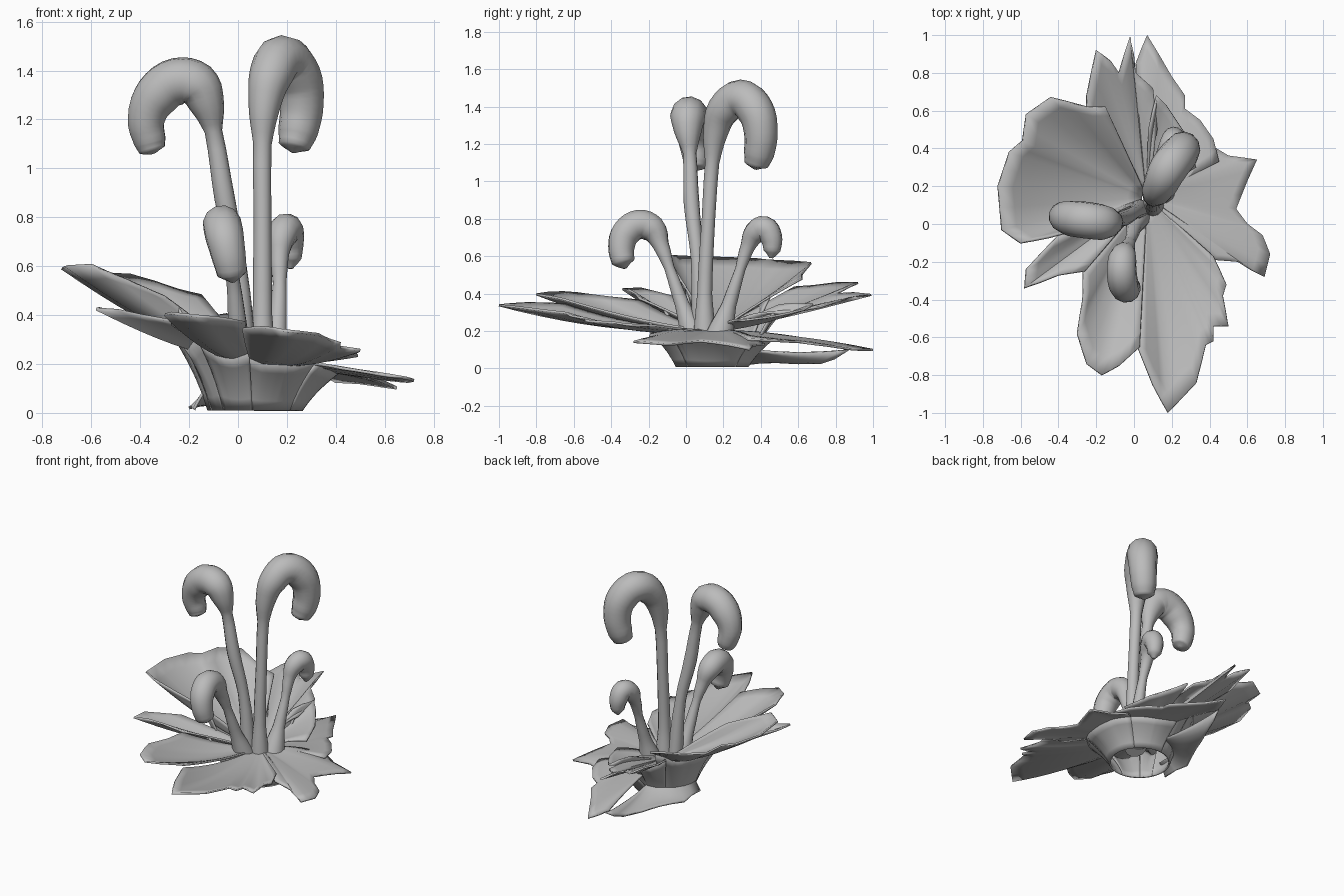
import bpy, bmesh, math
from mathutils import Vector

if "Cube" in bpy.data.objects:
    bpy.data.objects.remove(bpy.data.objects["Cube"], do_unlink=True)

# One matte grey for the whole plant
grey = bpy.data.materials.new("matte_grey")
grey.use_nodes = True
shade = (0.5, 0.5, 0.5, 1)
grey.diffuse_color = shade
grey.node_tree.nodes["Principled BSDF"].inputs["Base Color"].default_value = shade

THROAT = Vector((0.07, 0.14))   # centre of the hollow foot
FOOT_R = 0.19                   # radius of the open ring on the ground
JOIN_R = 0.34                   # where the foot meets the petals
STEPS = 10


def finish(obj, angle):
    bpy.ops.object.select_all(action="DESELECT")
    obj.select_set(True)
    bpy.context.view_layer.objects.active = obj
    bpy.ops.object.shade_smooth_by_angle(angle=math.radians(angle))


def sheet(name, rows):
    """Skin a grid of points into a thin surface."""
    bm = bmesh.new()
    grid = [[bm.verts.new(p) for p in row] for row in rows]
    for a, b in zip(grid, grid[1:]):
        for i in range(len(a) - 1):
            bm.faces.new((a[i], a[i + 1], b[i + 1], b[i]))
    bmesh.ops.recalc_face_normals(bm, faces=bm.faces)
    mesh = bpy.data.meshes.new(name)
    bm.to_mesh(mesh)
    bm.free()
    mesh.materials.append(grey)
    obj = bpy.data.objects.new(name, mesh)
    bpy.context.collection.objects.link(obj)
    solid = obj.modifiers.new("thickness", "SOLIDIFY")
    solid.thickness = 0.012
    solid.offset = 0
    finish(obj, 50)


def bend(a, b, c, t):
    return a * (1 - t) ** 2 + b * 2 * t * (1 - t) + c * t * t


def petal(name, z_start, z_end, mid_z, outline, start=(0.03, 0.2), skirt=True):
    """Ribs run from the throat out to a ragged outline; a skirt drops to the foot."""
    tips = [Vector(p) for p in outline]
    dense = [tips[0]]
    for a, b in zip(tips, tips[1:]):
        dense += [(a + b) / 2, b]
    reach = max((p - THROAT).length for p in tips)
    leaf, under = [], []
    for k, tip in enumerate(dense):
        u = k / (len(dense) - 1)
        out = tip - THROAT
        length = out.length
        aim = out.normalized()
        rim_z = z_start + (z_end - z_start) * u
        tip_z = 0.25 + (rim_z - 0.25) * min(1, length / reach + 0.1)

        def height(t):
            # shallow trough along the middle of each petal
            dip = 0.02 * math.sin(math.pi * u) * math.sin(math.pi * t)
            return bend(start[1], mid_z, tip_z, t) - dip

        row = []
        for i in range(STEPS + 1):
            t = i / STEPS
            p = THROAT + aim * (start[0] + (length - start[0]) * t)
            row.append((p.x, p.y, height(t)))
        leaf.append(row)

        join_r = min(JOIN_R, length * 0.9)
        join_z = height((join_r - start[0]) / (length - start[0]))
        row = []
        for i in range(6):
            t = i / 5
            p = THROAT + aim * bend(FOOT_R, 0.24, join_r, t)
            row.append((p.x, p.y, bend(0.012, join_z * 0.55, join_z, t)))
        under.append(row)
    sheet(name, leaf)
    if skirt:
        sheet(name + "_skirt", under)


petal("broad_left_petal", 0.62, 0.55, 0.36, [
    (-.3, -.03), (-.45, -.07), (-.6, -.1), (-.7, -.03), (-.72, .2), (-.66, .38),
    (-.59, .44), (-.57, .58), (-.44, .67), (-.25, .62), (-.15, .62)])
petal("back_petal", 0.5, 0.33, 0.32, [
    (-.25, .58), (-.25, .68), (-.2, .92), (-.12, .86), (-.08, .8),
    (-.02, .99), (.01, .8), (.1, .72), (.12, .5)])
petal("low_back_petal", 0.09, 0.1, 0.2, [
    (.45, .33), (.42, .45), (.35, .55), (.27, .61), (.27, .68),
    (.2, .78), (.07, 1), (.01, .85)])
petal("right_petal", 0.07, 0.16, 0.22, [
    (.4, .42), (.5, .36), (.65, .34), (.6, .23), (.54, .08),
    (.6, 0), (.68, -.06), (.72, -.16), (.69, -.28), (.55, -.2), (.42, -.19)])
petal("front_right_petal", 0.21, 0.37, 0.21, [
    (.42, -.17), (.49, -.32), (.47, -.38), (.5, -.54), (.42, -.54), (.42, -.62),
    (.38, -.64), (.33, -.84), (.18, -1), (.1, -.85), (.02, -.65)])
petal("front_left_petal", 0.38, 0.43, 0.25, [
    (.03, -.65), (-.08, -.75), (-.17, -.8), (-.25, -.74), (-.3, -.58),
    (-.27, -.4), (-.27, -.24)])
petal("left_petal", 0.42, 0.43, 0.3, [
    (-.26, -.25), (-.4, -.27), (-.58, -.34), (-.57, -.24), (-.4, -.06)])
petal("inner_petal", 0.37, 0.26, 0.27, [
    (.08, .5), (.12, .68), (.17, .63), (.27, .48), (.33, .3)], skirt=False)

# Low flap spreading from the foot under the raised back petals
petal("foot_flap", 0.1, -0.28, 0.07, [
    (.02, .87), (-.02, .72), (-.12, .48), (-.2, .3), (-.18, .1)],
    start=(0.2, 0.1), skirt=False)


def stem(name, points):
    """Tapering tube: each point is x, y, z and radius."""
    curve = bpy.data.curves.new(name, "CURVE")
    curve.dimensions = "3D"
    curve.bevel_depth = 1
    curve.bevel_resolution = 4
    curve.resolution_u = 4
    curve.use_fill_caps = True
    spline = curve.splines.new("BEZIER")
    spline.bezier_points.add(len(points) - 1)
    for bp, (x, y, z, r) in zip(spline.bezier_points, points):
        bp.co = (x, y, z)
        bp.radius = r
        bp.handle_left_type = bp.handle_right_type = "AUTO"
    curve.materials.append(grey)
    obj = bpy.data.objects.new(name, curve)
    bpy.context.collection.objects.link(obj)
    bpy.ops.object.select_all(action="DESELECT")
    obj.select_set(True)
    bpy.context.view_layer.objects.active = obj
    bpy.ops.object.convert(target="MESH")
    finish(bpy.context.object, 60)


# Hooked stems with swollen, curled heads
stem("tall_left_stem", [
    (.03, .08, .18, .05), (0, .06, .6, .035), (-.055, .03, .88, .042),
    (-.1, .02, 1.15, .036), (-.13, .01, 1.27, .075), (-.17, .01, 1.34, .095),
    (-.25, .02, 1.355, .098), (-.33, .03, 1.3, .095), (-.375, .04, 1.2, .078),
    (-.36, .05, 1.11, .067), (-.35, .05, 1.075, .055), (-.345, .05, 1.06, .01)])
stem("tall_right_stem", [
    (.1, .1, .18, .06), (.1, .1, .4, .04), (.1, .12, .8, .036),
    (.1, .14, 1.1, .038), (.11, .16, 1.27, .068), (.135, .2, 1.38, .09),
    (.18, .29, 1.445, .1), (.24, .37, 1.38, .1), (.26, .4, 1.26, .09),
    (.245, .39, 1.15, .082), (.23, .375, 1.09, .065), (.225, .37, 1.065, .01)])
stem("short_front_stem", [
    (.02, .04, .18, .07), (0, -.02, .34, .04), (-.02, -.09, .54, .028),
    (-.04, -.135, .66, .045), (-.06, -.18, .745, .075), (-.065, -.25, .77, .08),
    (-.055, -.32, .725, .08), (-.04, -.345, .65, .072),
    (-.025, -.335, .57, .062), (-.02, -.325, .535, .01)])
stem("short_back_stem", [
    (.15, .18, .18, .075), (.16, .23, .34, .04), (.17, .29, .53, .028),
    (.17, .33, .65, .04), (.18, .37, .725, .062), (.2, .42, .75, .066),
    (.21, .455, .7, .06), (.215, .46, .63, .045), (.215, .455, .59, .01)])
